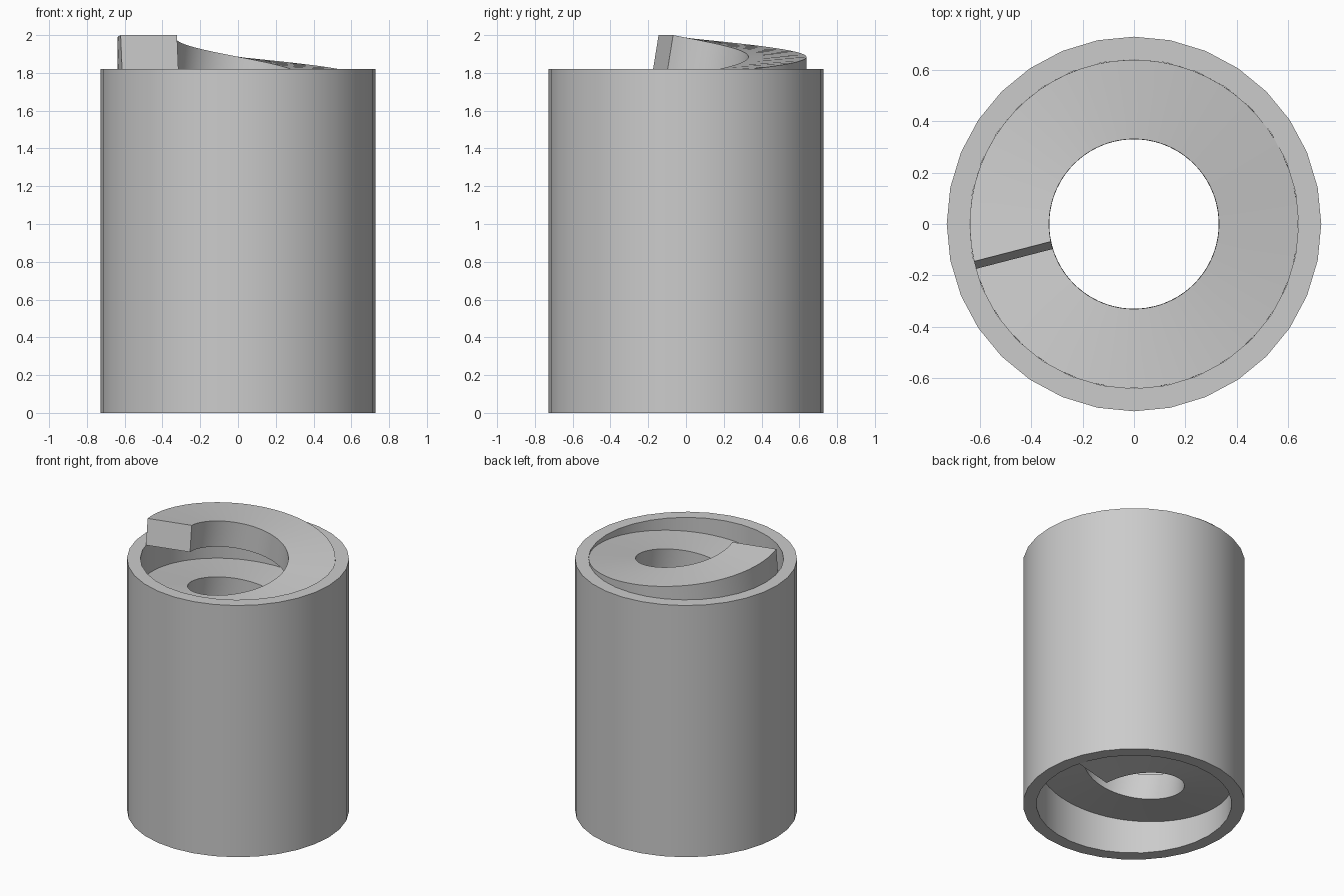
import bpy
import bmesh
import math
from mathutils import Vector

cube = bpy.data.objects.get("Cube")
if cube:
    bpy.data.objects.remove(cube, do_unlink=True)

HEIGHT = 1.82
OUTER, WALL, BORE = 0.728, 0.64, 0.33
THICK = 0.18
LEAN = 0.03          # sideways lean of the ramp's end section
TURNS = 4.5
TOP_ANGLE = math.radians(194.5)
STEPS = 64           # ramp sections per turn

grey = bpy.data.materials.new("plain grey")
grey.use_nodes = True
colour = (0.6, 0.6, 0.6, 1)
grey.diffuse_color = colour
grey.node_tree.nodes["Principled BSDF"].inputs["Base Color"].default_value = colour


def finish(bm, name):
    bmesh.ops.recalc_face_normals(bm, faces=bm.faces)
    mesh = bpy.data.meshes.new(name)
    bm.to_mesh(mesh)
    bm.free()
    mesh.materials.append(grey)
    obj = bpy.data.objects.new(name, mesh)
    bpy.context.collection.objects.link(obj)
    bpy.ops.object.select_all(action="DESELECT")
    obj.select_set(True)
    bpy.context.view_layer.objects.active = obj
    bpy.ops.object.shade_smooth_by_angle(angle=math.radians(30))
    return obj


def bridge(bm, a, b):
    for i in range(len(a)):
        j = (i + 1) % len(a)
        bm.faces.new((a[i], a[j], b[j], b[i]))


# Open tube: rectangular wall section swept round the axis
bm = bmesh.new()
profile = [(WALL, 0), (OUTER, 0), (OUTER, HEIGHT), (WALL, HEIGHT)]
sides = 32
rings = []
for s in range(sides):
    a = math.tau * s / sides
    rings.append([bm.verts.new((r * math.cos(a), r * math.sin(a), z)) for r, z in profile])
for s in range(sides):
    bridge(bm, rings[s], rings[(s + 1) % sides])
finish(bm, "outer_tube")

# Spiral ramp: leaning rectangular section swept up a helix
bm = bmesh.new()
corners = [(BORE, 0), (WALL - 0.002, 0), (WALL - 0.002, 1), (BORE, 1)]
count = int(TURNS * STEPS)
rings = []
for s in range(count + 1):
    t = s / count
    a = TOP_ANGLE - math.tau * TURNS * (1 - t)
    out = Vector((math.cos(a), math.sin(a), 0))
    along = Vector((-math.sin(a), math.cos(a), 0))
    ring = []
    for r, up in corners:
        p = out * r + along * LEAN * (0.5 - up)
        p.z = HEIGHT * t + THICK * up
        ring.append(bm.verts.new(p))
    rings.append(ring)
for lower, upper in zip(rings, rings[1:]):
    bridge(bm, lower, upper)
bm.faces.new(rings[0])
bm.faces.new(rings[-1])
finish(bm, "spiral_ramp")
